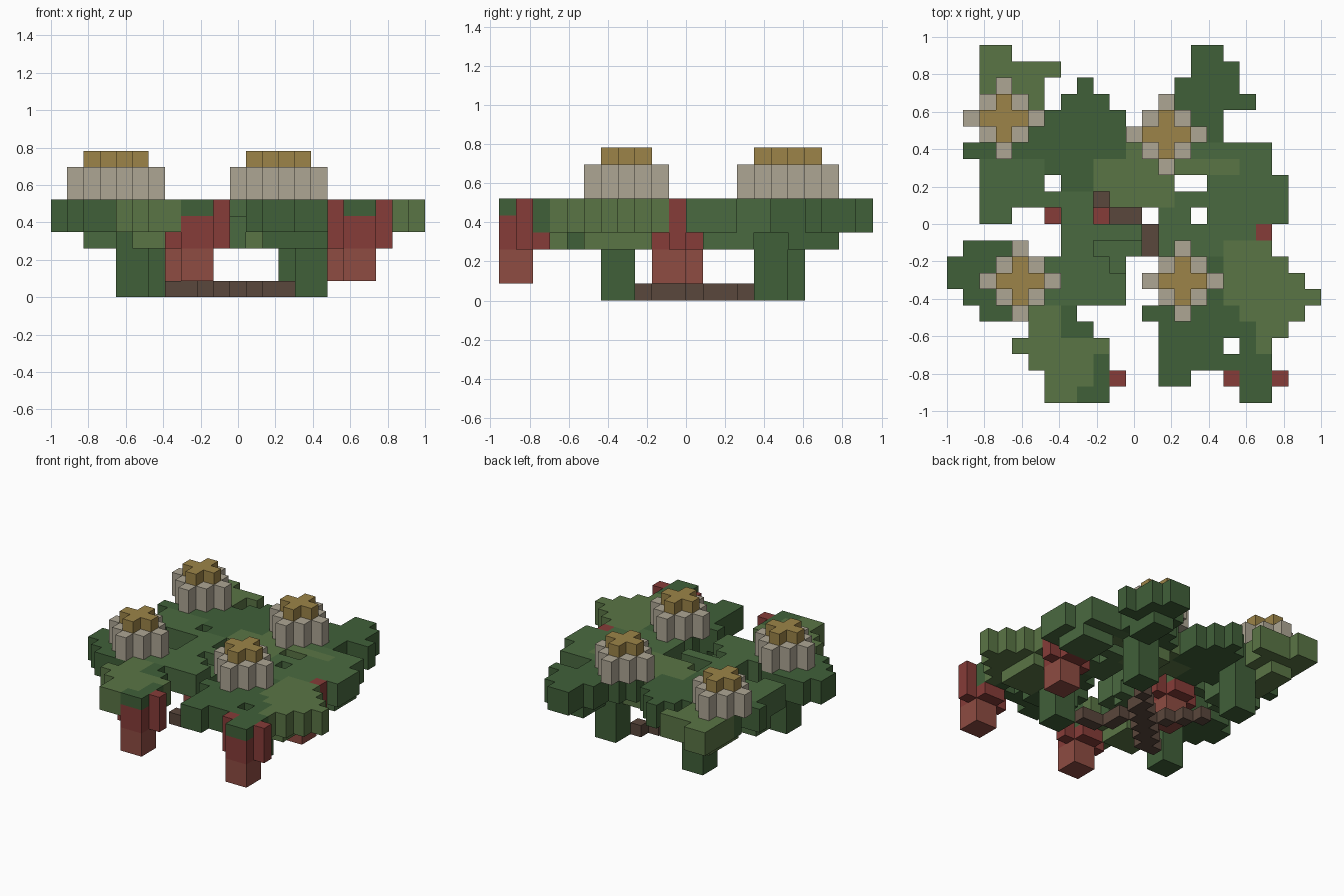
import bpy, bmesh
from mathutils import Vector

if "Cube" in bpy.data.objects:
    bpy.data.objects.remove(bpy.data.objects["Cube"])

U = 2 / 23                      # block size
taken = {}                      # (col, row, level) -> part name; first part keeps a block
part_colour = {}

COLOURS = {"light": (0x5a, 0x75, 0x45), "mid": (0x4a, 0x6a, 0x40), "dark": (0x40, 0x60, 0x39),
           "red": (0x86, 0x3c, 0x38), "tip": (0x8e, 0x4c, 0x42), "brown": (0x5a, 0x47, 0x3c),
           "petal": (0xae, 0xa6, 0x94), "pollen": (0x9c, 0x84, 0x48)}


def linear(v):
    v /= 255
    return v / 12.92 if v <= 0.04045 else ((v + 0.055) / 1.055) ** 2.4


mats = {}
for key, rgb in COLOURS.items():
    mats[key] = bpy.data.materials.new(key)
    mats[key].diffuse_color = [linear(v) for v in rgb] + [1]


def box(name, colour, cols, rows, levels):
    """Fill blocks; cols and rows are inclusive, levels is bottom/top."""
    part_colour[name] = colour
    for c in range(cols[0], cols[1] + 1):
        for r in range(rows[0], rows[1] + 1):
            for k in range(*levels):
                taken.setdefault((c, r, k), name)


def leaf(name, colour, levels, first_row, spans):
    """One column range (or several joined by +) for each row, back to front."""
    for i, row in enumerate(spans.split()):
        for s in row.split("+"):
            a, b = map(int, s.split("-"))
            box(name, colour, (a, b), (first_row + i,) * 2, levels)


def flower(name, c, r):
    for dc in range(-2, 3):
        w = 2 - abs(dc)
        box(name + "_petals", "petal", (c + dc, c + dc), (r - w, r + w), (6, 8))
    for name2, col, z in ((name + "_centre", "pollen", (8, 9)), (name + "_calyx", "dark", (4, 6))):
        box(name2, col, (c - 1, c + 1), (r, r), z)
        box(name2, col, (c, c), (r - 1, r + 1), z)


def berry(name, c, r, side_row, cap, left_top, right_top):
    box(name + "_tip", "tip", (c, c + 1), (r, r + 1), (1, 3))
    box(name, "red", (c, c + 1), (r, r + 1), (3, cap))
    box(name, "red", (c - 1, c - 1), (side_row, side_row), (3, left_top))
    box(name, "red", (c + 2, c + 2), (side_row, side_row), (3, right_top))
    box(name, "red", (c, c + 1), (r - 1, r - 1), (3, 4))


# flowers and berries
for n, c, r in (("back_left", 3, 4), ("back_right", 13, 5), ("front_left", 4, 14), ("front_right", 14, 14)):
    flower(n + "_flower", c, r)
berry("front_left_berry", 8, 20, 20, 5, 4, 6)
berry("front_right_berry", 18, 20, 20, 5, 6, 6)
berry("inner_left_berry", 7, 10, 10, 4, 5, 5)
berry("inner_right_berry", 17, 11, 11, 4, 4, 6)

# upright stems and the runners crossing on the ground
for n, c, r in (("back_left", 5, 4), ("back_right", 14, 5), ("front_left", 4, 14), ("front_right", 15, 14)):
    box(n + "_stem", "dark", (c, c + 1), (r, r + 1), (0, 4))
for n, row, path in (("runner_a", 7, "7-7 8-8 9-9 10-11 12-12 12-12 13-14"),
                     ("runner_b", 7, "13-13 12-12 11-12 10-11 9-10 8-9 6-8")):
    leaf(n, "brown", (0, 1), row, path.replace("6-8", "7-8"))

# leaves on the left
leaf("back_left_leaf", "light", (4, 6), 0, "2-3 2-6 2-5 2-5")
leaf("left_back_dark_leaf", "dark", (4, 6), 2, "8-8 7-9 6-10 5-10 1-10 6-8 7-8")
leaf("left_mid_leaf", "mid", (4, 6), 7, "2-5 2-5 2-6 2-3")
leaf("left_dark_leaf", "dark", (4, 6), 12, "1-4 0-3 0-2 1-3 2-4")
leaf("front_left_leaf", "light", (4, 6), 16, "5-6 5-6 4-9 5-8 6-8 6-7")
leaf("front_left_dark_leaf", "dark", (4, 6), 16, "7-7 7-8 8-8 9-9 9-9 8-9")

# leaves in the middle
leaf("centre_light_leaf", "light", (4, 6), 6, "11-14 9-17 9-13 10-13")
leaf("centre_back_leaf", "mid", (4, 6), 9, "7-8 7-8")
leaf("centre_leaf", "mid", (4, 6), 11, "7-11 7-8 6-9 6-10 6-10")
leaf("centre_leaf_edge", "mid", (3, 5), 12, "9-11 10-10")
leaf("centre_right_leaf", "mid", (4, 6), 10, "13-14 13-18 13-16")

# leaves on the right
leaf("back_right_leaf", "dark", (4, 6), 0, "15-16 15-17 14-17 14-18 14-16 14-16")
leaf("right_mid_leaf", "mid", (4, 6), 6, "15-19 18-19 16-20 14-20 16-20 16-18")
leaf("right_light_leaf", "light", (4, 6), 12, "17-19 17-20 17-21 17-22 18-21 19-20 19-19")
leaf("front_right_dark_leaf", "dark", (4, 6), 13,
     "16-16 15-16 15-16 12-17 13-18 13-16+18-18 13-19 13-14+18-19 18-19")

# lower ribs under the leaves
for n, col, cols, rows in (("back_left_rib", "light", (3, 4), (2, 5)), ("left_mid_rib", "mid", (2, 5), (7, 8)),
                           ("front_left_rib", "light", (5, 7), (16, 18)), ("centre_rib", "light", (12, 13), (6, 7)),
                           ("back_right_rib", "dark", (15, 16), (2, 4)), ("right_rib", "mid", (17, 19), (7, 9)),
                           ("right_light_rib", "light", (17, 19), (13, 16)), ("front_right_rib", "dark", (13, 16), (16, 17))):
    box(n, col, cols, rows, (3, 4))

# turn blocks into meshes, keeping only outside faces
AXES = [Vector(a) for a in ((1, 0, 0), (0, 1, 0), (0, 0, 1))]
for name, colour in part_colour.items():
    bm = bmesh.new()
    for (c, r, k), owner in taken.items():
        if owner != name:
            continue
        mid = Vector((c - 11, 10.5 - r, k + 0.5))
        for i in range(3):
            for s in (1, -1):
                n = AXES[i] * s
                if (c + int(n.x), r - int(n.y), k + int(n.z)) in taken:
                    continue
                a, b = AXES[(i + 1) % 3] / 2, AXES[(i + 2) % 3] / 2 * s
                f = mid + n / 2
                bm.faces.new([bm.verts.new(p * U) for p in (f - a - b, f + a - b, f + a + b, f - a + b)])
    bmesh.ops.remove_doubles(bm, verts=bm.verts, dist=1e-4)
    me = bpy.data.meshes.new(name)
    bm.to_mesh(me)
    bm.free()
    me.materials.append(mats[colour])
    bpy.context.collection.objects.link(bpy.data.objects.new(name, me))

for m in bpy.data.materials:
    if m.users and not m.is_grease_pencil:
        m.use_nodes = True
        m.node_tree.nodes["Principled BSDF"].inputs["Base Color"].default_value = m.diffuse_color
